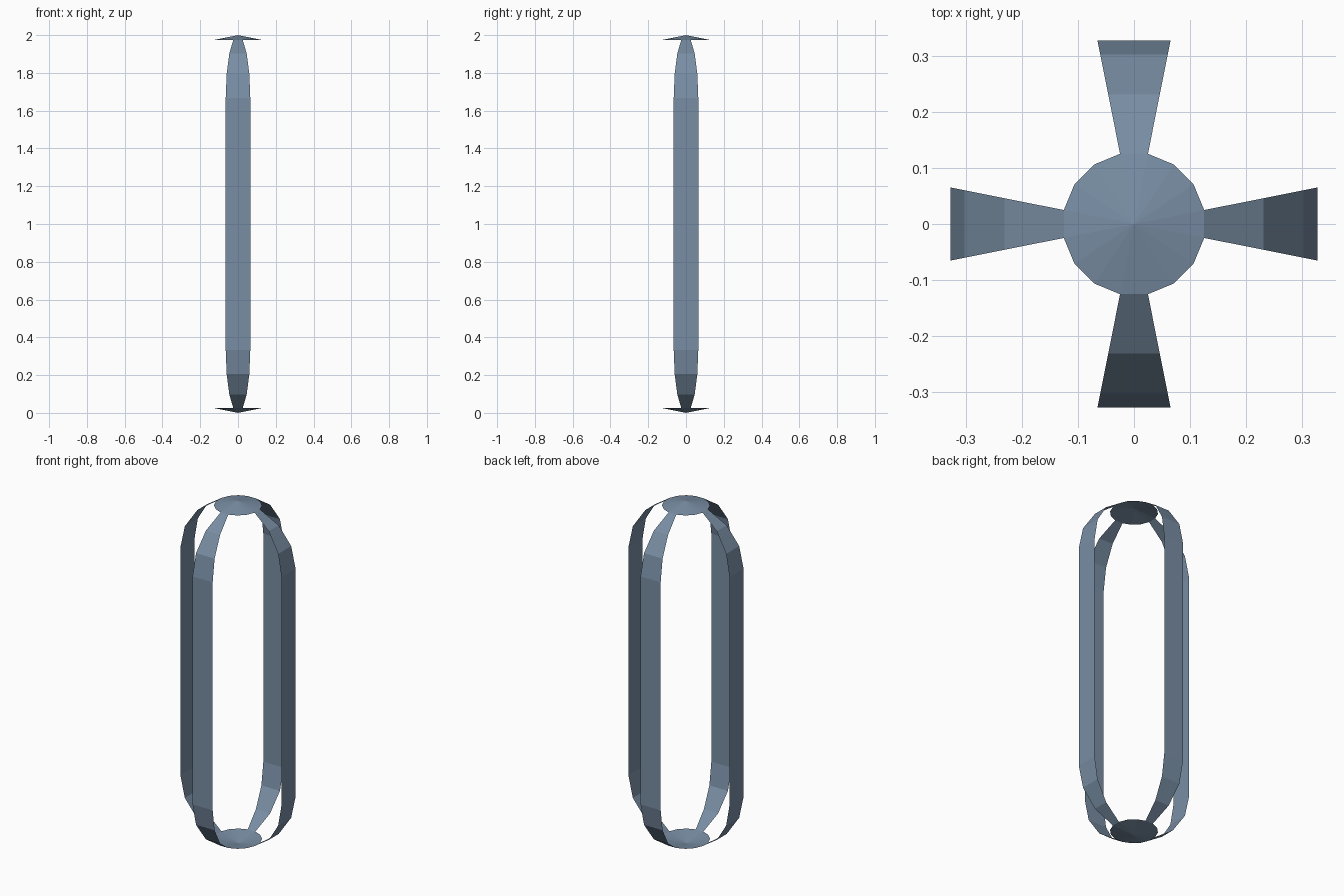
import bpy, bmesh, math

if "Cube" in bpy.data.objects:
    bpy.data.objects.remove(bpy.data.objects["Cube"])

R = 1 / 3          # capsule radius
SIDES = 16         # facets around
Z_LOW, Z_HIGH = R, 2 - R

mat = bpy.data.materials.new("slate blue")
mat.diffuse_color = (0.19, 0.27, 0.37, 1)
mat.use_nodes = True
mat.node_tree.nodes["Principled BSDF"].inputs["Base Color"].default_value = mat.diffuse_color


def point(polar_deg, az_deg, upper=True):
    """Point on the faceted capsule end, polar angle measured from its pole."""
    p, a = math.radians(polar_deg), math.radians(az_deg)
    r, h = R * math.sin(p), R * math.cos(p)
    return (r * math.cos(a), r * math.sin(a), Z_HIGH + h if upper else Z_LOW - h)


def make_object(name, build):
    bm = bmesh.new()
    build(bm)
    mesh = bpy.data.meshes.new(name)
    bm.to_mesh(mesh)
    bm.free()
    mesh.materials.append(mat)
    bpy.context.collection.objects.link(bpy.data.objects.new(name, mesh))


# Shallow faceted cap: a fan around the pole
def cap(upper):
    def build(bm):
        pole = bm.verts.new(point(0, 0, upper))
        ring = [bm.verts.new(point(22.5, (i + 0.5) * 360 / SIDES, upper)) for i in range(SIDES)]
        for i in range(SIDES):
            a, b = ring[i], ring[(i + 1) % SIDES]
            bm.faces.new((pole, a, b) if upper else (pole, b, a))
    return build


# Thin bar: one facet column running from the top cap to the bottom cap
def bar(az):
    def build(bm):
        steps = [(p, True) for p in (22.5, 45, 67.5, 90)] + [(p, False) for p in (90, 67.5, 45, 22.5)]
        half = 180 / SIDES
        rows = [[bm.verts.new(point(p, az + s * half, up)) for s in (-1, 1)] for p, up in steps]
        for top, low in zip(rows, rows[1:]):
            bm.faces.new((top[0], low[0], low[1], top[1]))
    return build


make_object("top_cap", cap(True))
make_object("bottom_cap", cap(False))
for name, az in (("right", 0), ("back", 90), ("left", 180), ("front", 270)):
    make_object(name + "_bar", bar(az))
